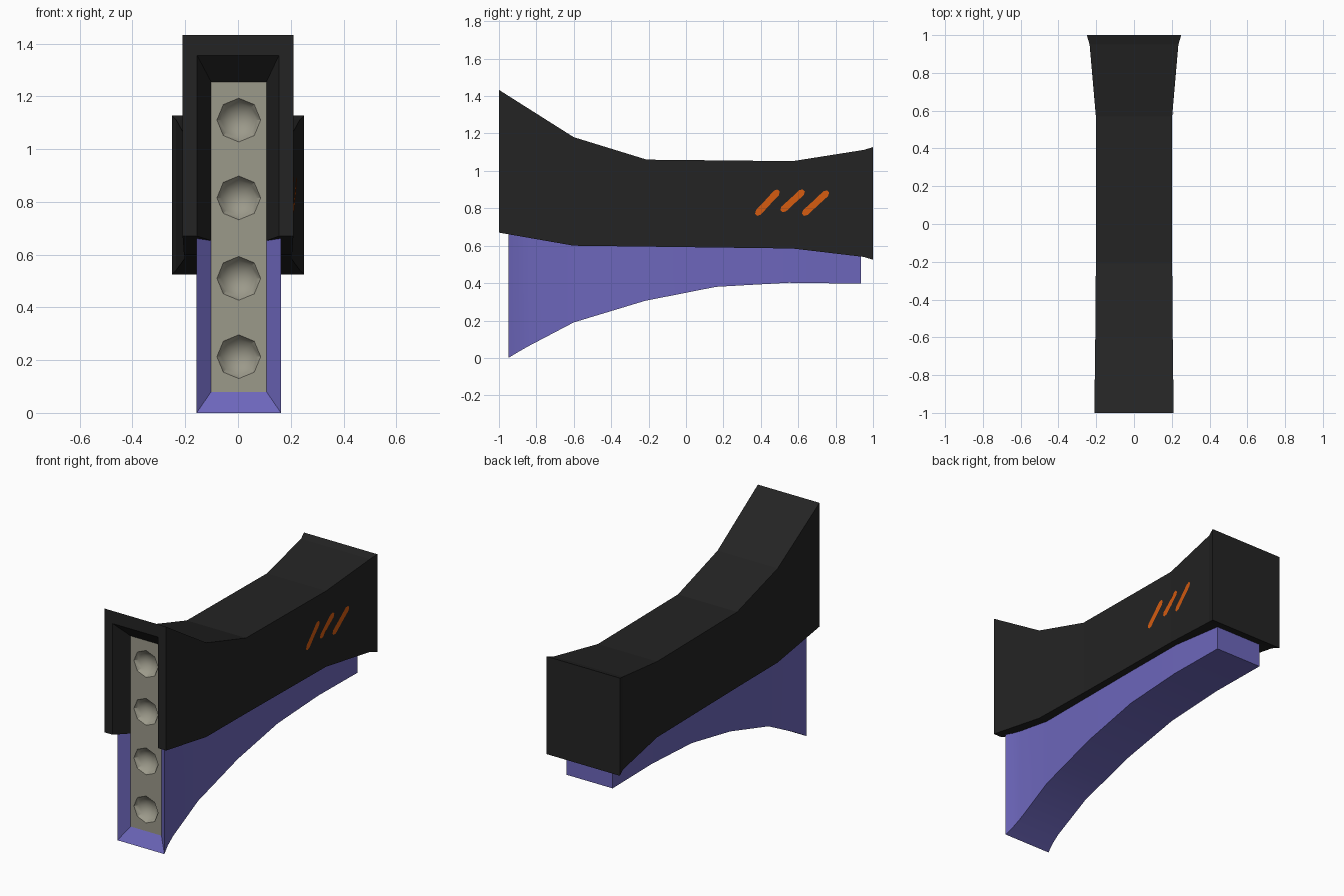
import bpy, bmesh, math

if "Cube" in bpy.data.objects:
    bpy.data.objects.remove(bpy.data.objects["Cube"])


def material(name, rgb):
    m = bpy.data.materials.new(name)
    m.diffuse_color = (*rgb, 1)
    m.use_nodes = True
    m.node_tree.nodes["Principled BSDF"].inputs["Base Color"].default_value = m.diffuse_color
    return m


BLACK = material("matte black", (0.017, 0.017, 0.017))
PURPLE = material("purple", (0.152, 0.134, 0.50))
GREY = material("warm grey", (0.33, 0.32, 0.255))
ORANGE = material("orange", (0.66, 0.105, 0.005))


def finish(name, verts, faces, mat, smooth=None):
    me = bpy.data.meshes.new(name)
    me.from_pydata(verts, [], faces)
    bm = bmesh.new()
    bm.from_mesh(me)
    bmesh.ops.remove_doubles(bm, verts=bm.verts, dist=0.0005)
    bm.to_mesh(me)
    bm.free()
    me.materials.append(mat)
    ob = bpy.data.objects.new(name, me)
    bpy.context.collection.objects.link(ob)
    if smooth:
        bpy.ops.object.select_all(action='DESELECT')
        ob.select_set(True)
        bpy.context.view_layer.objects.active = ob
        bpy.ops.object.shade_smooth_by_angle(angle=math.radians(smooth))
    return ob


def sections(rows, cx=0.0):
    """Four corners per row: bottom left, bottom right, top right, top left."""
    out = []
    for y, bot, top, hw in rows:
        out += [(cx - hw, y, bot), (cx + hw, y, bot), (cx + hw, y, top), (cx - hw, y, top)]
    return out


CX = 0.003       # middle of the inner parts
PLATE_Y = -0.90  # depth of the cupped plate

# Black outer shell: y, bottom, top, half width
shell = [(-1.0, 0.67, 1.433, 0.21), (-0.60, 0.60, 1.18, 0.205), (-0.21, 0.595, 1.06, 0.202),
         (0.57, 0.585, 1.052, 0.202), (0.95, 0.54, 1.112, 0.235), (1.0, 0.525, 1.127, 0.25)]
verts = sections(shell)
faces = []
for i in range(len(shell) - 1):
    a, b = 4 * i, 4 * i + 4
    for j in range(4):
        k = (j + 1) % 4
        if i == 0 and j == 0:
            continue
        faces.append((a + j, a + k, b + k, b + j))
n = len(verts)
faces.append((n - 4, n - 3, n - 2, n - 1))
# Front frame and the funnel leading in to the plate
verts += [(-0.155, -1, 0.67), (-0.155, -1, 1.355), (0.155, -1, 1.355), (0.155, -1, 0.67)]
verts += [(CX - 0.105, PLATE_Y, 0.653), (CX - 0.105, PLATE_Y, 1.255),
          (CX + 0.105, PLATE_Y, 1.255), (CX + 0.105, PLATE_Y, 0.653)]
faces += [(0, n, n + 1, 3), (3, n + 1, n + 2, 2), (2, n + 2, n + 3, 1)]
faces += [(n + j, n + 4 + j, n + 5 + j, n + 1 + j) for j in range(3)]
# Underside, notched around the opening
faces.append((0, 4, 5, 1, n + 3, n + 7, n + 4, n))
ob = finish("outer_shell", verts, faces, BLACK)
bm = bmesh.new()
bm.from_mesh(ob.data)
bmesh.ops.recalc_face_normals(bm, faces=bm.faces)
bm.to_mesh(ob.data)
bm.free()

# Purple lower body: y, bottom, top (hidden in the shell), half width
body = [(-0.95, 0.0, 0.68, 0.16), (-0.90, 0.03, 0.675, 0.148), (-0.84, 0.064, 0.67, 0.142),
        (-0.60, 0.19, 0.63, 0.145), (-0.22, 0.305, 0.62, 0.15), (0.16, 0.38, 0.62, 0.155),
        (0.55, 0.402, 0.62, 0.157), (0.935, 0.397, 0.60, 0.157)]
verts = sections(body, CX)
faces = []
for i in range(len(body) - 1):
    a, b = 4 * i, 4 * i + 4
    for j in (0, 1, 3):
        k = (j + 1) % 4
        faces.append((a + j, b + j, b + k, a + k))
n = len(verts)
faces.append((n - 4, n - 1, n - 2, n - 3))
# Sloped rim running in to the plate
verts += [(CX - 0.105, PLATE_Y, 0.08), (CX + 0.105, PLATE_Y, 0.08),
          (CX + 0.105, PLATE_Y, 0.68), (CX - 0.105, PLATE_Y, 0.68)]
faces += [(0, 1, n + 1, n), (1, 2, n + 2, n + 1), (3, 0, n, n + 3)]
ob = finish("lower_body", verts, faces, PURPLE, 30)
bm = bmesh.new()
bm.from_mesh(ob.data)
bmesh.ops.recalc_face_normals(bm, faces=bm.faces)
bm.to_mesh(ob.data)
bm.free()

# Grey plate with four eight-sided cups
cups = (0.213, 0.51, 0.815, 1.11)
bounds = (0.08, 0.3615, 0.6625, 0.9625, 1.255)
rings = ((0.083, 0.0), (0.066, 0.026), (0.036, 0.046))
verts, faces = [], []
for c, zc in enumerate(cups):
    s = len(verts)
    lo, hi = bounds[c], bounds[c + 1]
    for k in range(8):  # rectangle around the cup
        a = k * math.pi / 4
        dx, dz = round(math.cos(a)), round(math.sin(a))
        z = hi if dz > 0 else lo if dz < 0 else zc
        verts.append((CX + 0.106 * dx, PLATE_Y, z))
    for r, d in rings:
        for k in range(8):
            a = k * math.pi / 4
            verts.append((CX + r * math.cos(a), PLATE_Y + d, zc + r * math.sin(a)))
    verts.append((CX, PLATE_Y + 0.053, zc))
    for q in range(len(rings)):
        for k in range(8):
            m, o = (k + 1) % 8, s + 8 * q
            faces.append((o + k, o + m, o + 8 + m, o + 8 + k))
    o = s + 8 * len(rings)
    faces += [(o + k, o + (k + 1) % 8, o + 8) for k in range(8)]
ob = finish("cupped_plate", verts, faces, GREY, 30)


# Orange slashes on the right flank, following its surface
def flank(y):
    for (y0, _, _, w0), (y1, _, _, w1) in zip(shell, shell[1:]):
        if y0 <= y <= y1:
            return w0 + (w1 - w0) * (y - y0) / (y1 - y0)


slashes = (((0.375, 0.765), (0.495, 0.895)), ((0.51, 0.785), (0.63, 0.895)),
           ((0.625, 0.765), (0.76, 0.89)))
steps = ((0, 0.008), (0.1, 0.018), (0.5, 0.017), (0.9, 0.018), (1, 0.008))
for i, ((y0, z0), (y1, z1)) in enumerate(slashes):
    length = math.hypot(y1 - y0, z1 - z0)
    ny, nz = -(z1 - z0) / length, (y1 - y0) / length
    verts, faces = [], []
    for t, w in steps:
        for side in (-1, 1):
            y = y0 + (y1 - y0) * t + ny * w * side
            z = z0 + (z1 - z0) * t + nz * w * side
            verts.append((flank(y) + 0.004, y, z))
    for k in range(len(steps) - 1):
        faces.append((2 * k, 2 * k + 2, 2 * k + 3, 2 * k + 1))
    finish(f"orange_slash_{i + 1}", verts, faces, ORANGE)
